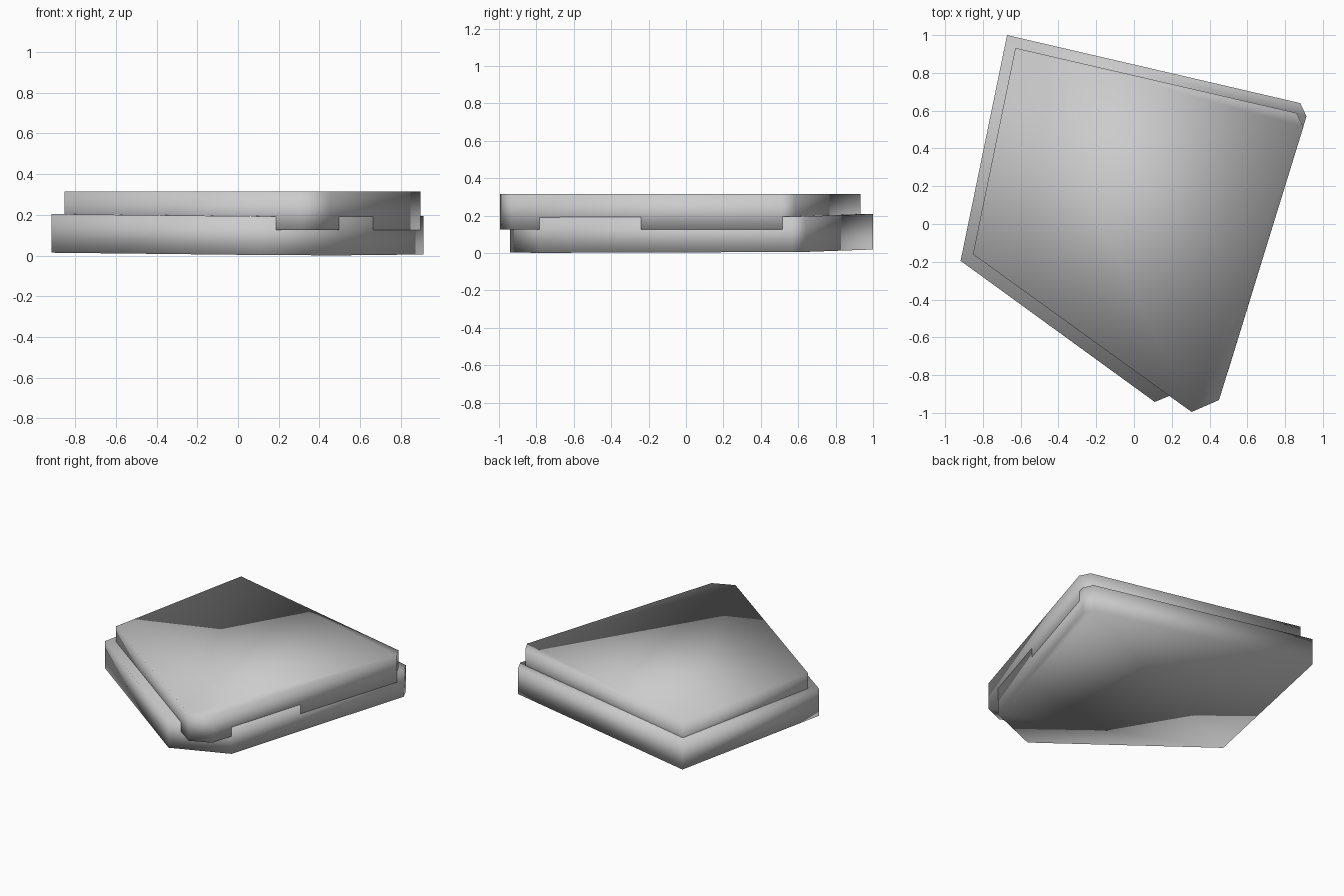
import bpy, bmesh

if "Cube" in bpy.data.objects:
    bpy.data.objects.remove(bpy.data.objects["Cube"])

grey = bpy.data.materials.new("light grey")
grey.diffuse_color = (0.6, 0.6, 0.6, 1)
grey.use_nodes = True
grey.node_tree.nodes["Principled BSDF"].inputs["Base Color"].default_value = grey.diffuse_color


def slab(name, outline, base, thickness):
    """Extrude a counter-clockwise outline; base(x, y) gives the underside height."""
    bm = bmesh.new()
    low = [bm.verts.new((x, y, base(x, y))) for x, y in outline]
    high = [bm.verts.new((x, y, base(x, y) + thickness)) for x, y in outline]
    bm.faces.new(high)
    bm.faces.new(low[::-1])
    n = len(outline)
    for i in range(n):
        j = (i + 1) % n
        bm.faces.new((low[i], low[j], high[j], high[i]))
    # fully smooth: the soft shading runs over the rims
    for f in bm.faces:
        f.smooth = True
    mesh = bpy.data.meshes.new(name)
    bm.to_mesh(mesh)
    bm.free()
    mesh.materials.append(grey)
    obj = bpy.data.objects.new(name, mesh)
    bpy.context.collection.objects.link(obj)
    return obj


# Lower slab, very slightly tilted
slab("lower_slab",
     [(-0.918, -0.195), (0.11, -0.942), (0.497, -0.782),
      (0.913, 0.57), (0.88, 0.64), (-0.672, 1.0)],
     lambda x, y: 0.0085 - 0.007 * x + 0.0055 * y, 0.19)

# Upper slab, level, sunk into the lower one and overhanging at the front
slab("upper_slab",
     [(-0.853, -0.16), (0.305, -0.995), (0.45, -0.932),
      (0.897, 0.515), (0.86, 0.588), (-0.628, 0.932)],
     lambda x, y: 0.125, 0.19)
